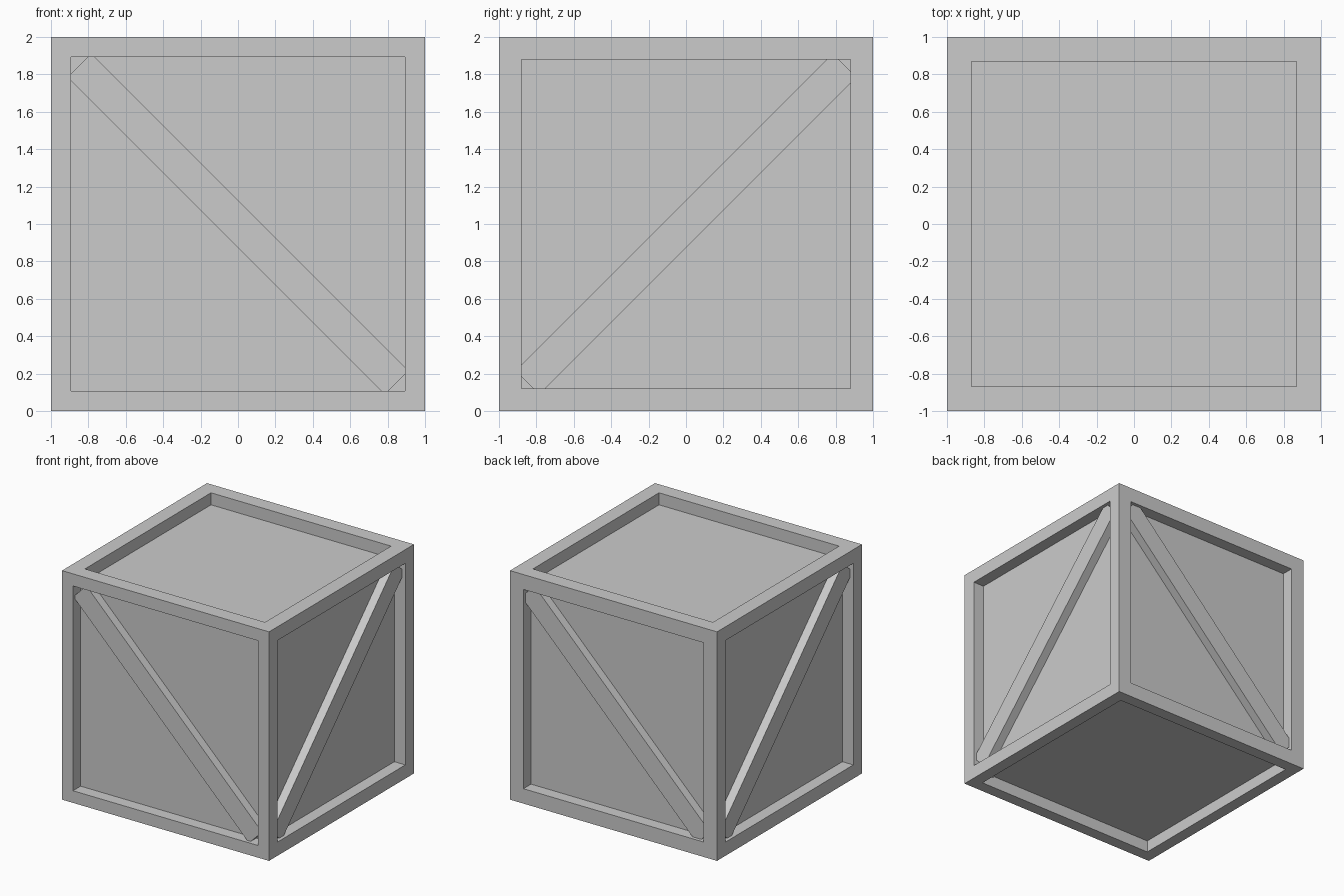
import bpy, bmesh
from math import pi
from mathutils import Matrix, Vector

if "Cube" in bpy.data.objects:
    bpy.data.objects.remove(bpy.data.objects["Cube"])

RECESS = 0.105       # depth of every sunken panel
BRACE_FACE = 0.97    # brace surface, just behind the frame


def finish(bm, name):
    mesh = bpy.data.meshes.new(name)
    bm.to_mesh(mesh)
    bm.free()
    bpy.context.collection.objects.link(bpy.data.objects.new(name, mesh))


def border(n):
    # frame width differs slightly from side to side
    if n.z > 0.5 or n.y > 0.5:
        return 0.13
    return 0.12 if abs(n.x) > 0.5 else 0.106


# Crate body: cube with a sunken panel on each of its six sides
bm = bmesh.new()
bmesh.ops.create_cube(bm, size=2, matrix=Matrix.Translation((0, 0, 1)))
bm.normal_update()
for panel in list(bm.faces):
    n = panel.normal.copy()
    bmesh.ops.inset_region(bm, faces=[panel], thickness=border(n), use_even_offset=True)
    new = bmesh.ops.extrude_discrete_faces(bm, faces=[panel])["faces"][0]
    bmesh.ops.translate(bm, verts=new.verts, vec=-n * RECESS)
bmesh.ops.recalc_face_normals(bm, faces=bm.faces)
finish(bm, "crate_body")


# Diagonal braces: slope is +1 when falling to the viewer's right
def brace(name, turn, slope):
    depth = 0.09
    bm = bmesh.new()
    bmesh.ops.create_cube(bm, size=1, matrix=(
        Matrix.Translation((0, 0, 1)) @ Matrix.Rotation(turn, 4, 'Z')
        @ Matrix.Translation((0, -BRACE_FACE + depth / 2, 0))
        @ Matrix.Rotation(slope * pi / 4, 4, 'Y')
        @ Matrix.Diagonal((2.4, depth, 0.18, 1))))
    finish(bm, name)


brace("front_brace", 0, 1)
brace("right_brace", pi / 2, -1)
brace("back_brace", pi, 1)
brace("left_brace", -pi / 2, -1)
